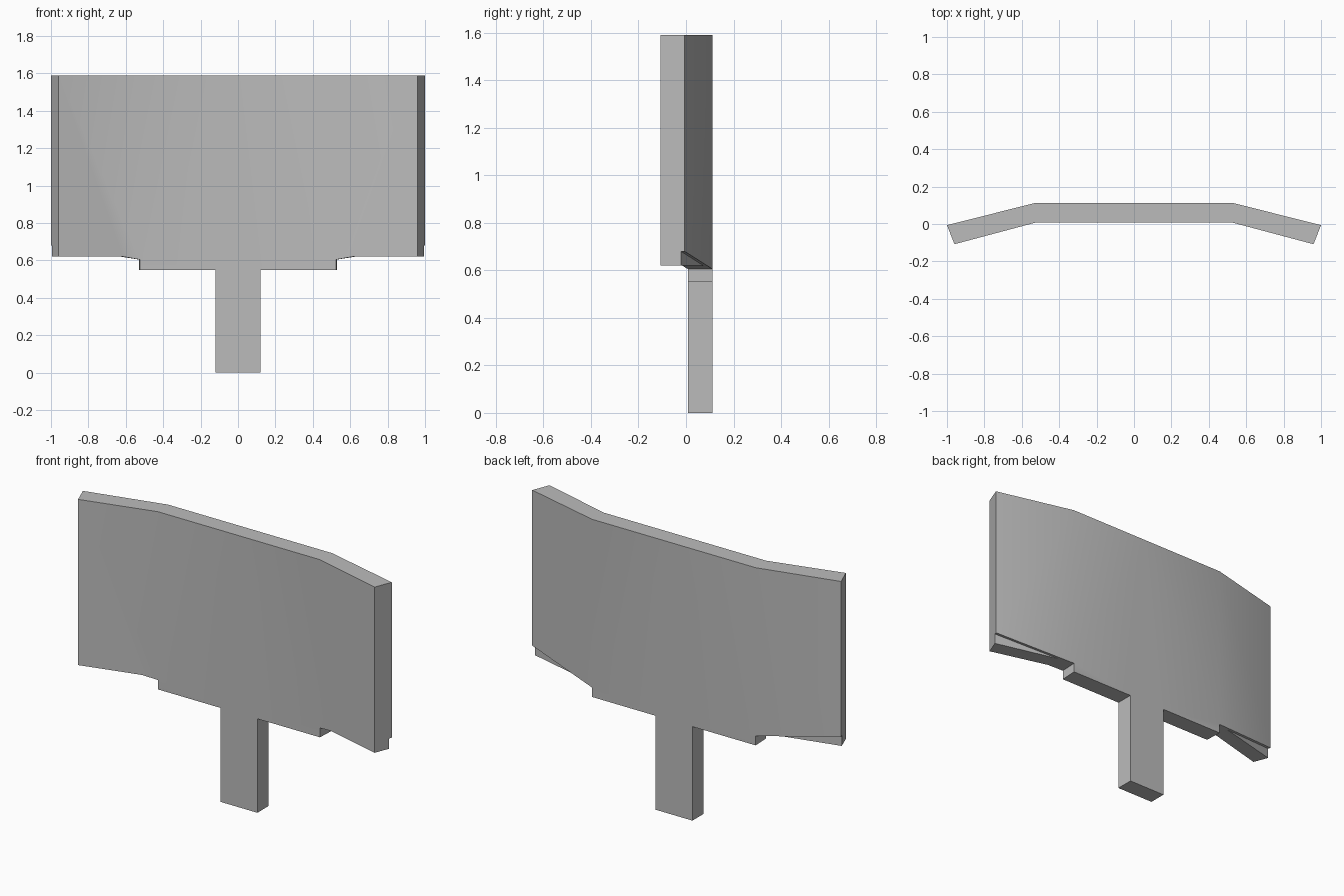
import bpy
import bmesh
from mathutils import Vector

cube = bpy.data.objects.get("Cube")
if cube:
    bpy.data.objects.remove(cube, do_unlink=True)

TOP, SEAM, RAIL = 1.59, 0.605, 0.55     # panel top, wing root, rail bottom
LIP, TIP = 0.62, 0.68                   # wing lip bottom, back tip bottom
FRONT_KINK, BACK_KINK = Vector((0.525, 0.008)), Vector((0.53, 0.112))
FRONT_TIP, BACK_TIP = Vector((0.96, -0.108)), Vector((1.0, -0.006))

grey = bpy.data.materials.new("light grey")
grey.use_nodes = True
colour = (0.5, 0.5, 0.5, 1)
grey.diffuse_color = colour
grey.node_tree.nodes["Principled BSDF"].inputs["Base Color"].default_value = colour

bm = bmesh.new()


def vert(plan, z):
    return bm.verts.new((plan[0], plan[1], z))


def centre_outline(kink):
    """Half outline of panel, rail and post, from top middle to post foot."""
    points = [(0, TOP), (kink.x, TOP), (kink.x, SEAM), (kink.x, RAIL),
              (0.12, RAIL), (0.12, 0), (0, 0)]
    return [vert((x, kink.y), z) for x, z in points]


# Flat centre: front and back sheets with walls between them
front, back = centre_outline(FRONT_KINK), centre_outline(BACK_KINK)
bm.faces.new(front)
bm.faces.new(back)
for i in range(len(front) - 1):
    if i != 1:                          # the wing joins along this edge
        bm.faces.new((front[i], front[i + 1], back[i + 1], back[i]))

# Wing corners
front_top, back_top = vert(FRONT_TIP, TOP), vert(BACK_TIP, TOP)
front_low, back_low = vert(FRONT_TIP, LIP), vert(BACK_TIP, TIP)

# Lip under the wing, set in a little from the back
t = (LIP - SEAM) / (TIP - SEAM)
inset = (FRONT_TIP - BACK_TIP) * 0.15
lip_front = vert(FRONT_KINK.lerp(FRONT_TIP, t), LIP)
lip_back = vert(BACK_KINK.lerp(BACK_TIP, t) + inset, LIP)
lip_tip = vert(BACK_TIP + inset, LIP)
lip_tip_up = vert(BACK_TIP + inset, TIP)

for face in (
    (front[1], front[2], lip_front, front_low, front_top),          # front
    (back[1], back[2], back_low, back_top),                         # back
    (front[1], back[1], back_top, front_top),                       # top
    (front_low, front_top, back_top, back_low, lip_tip_up, lip_tip),  # end
    (front[2], lip_front, lip_back, back[2]),                       # root underside
    (back[2], lip_back, lip_tip_up, back_low),                      # back ledge
    (lip_front, front_low, lip_tip, lip_back),                      # lip bottom
    (lip_back, lip_tip, lip_tip_up),                                # lip back
):
    bm.faces.new(face)

bmesh.ops.recalc_face_normals(bm, faces=bm.faces)
# The half is open at the middle, so make sure the front sheet faces -y
bm.normal_update()
bm.faces.ensure_lookup_table()
if bm.faces[0].normal.y > 0:
    bmesh.ops.reverse_faces(bm, faces=bm.faces)

mesh = bpy.data.meshes.new("sign_panel")
bm.to_mesh(mesh)
bm.free()
mesh.materials.append(grey)
panel = bpy.data.objects.new("sign_panel", mesh)
bpy.context.collection.objects.link(panel)

# Smooth across the gentle bends, sharp at the rims
bpy.ops.object.select_all(action="DESELECT")
panel.select_set(True)
bpy.context.view_layer.objects.active = panel
bpy.ops.object.shade_smooth_by_angle()

# Other half
mirror = panel.modifiers.new("Mirror", "MIRROR")
mirror.use_clip = True
